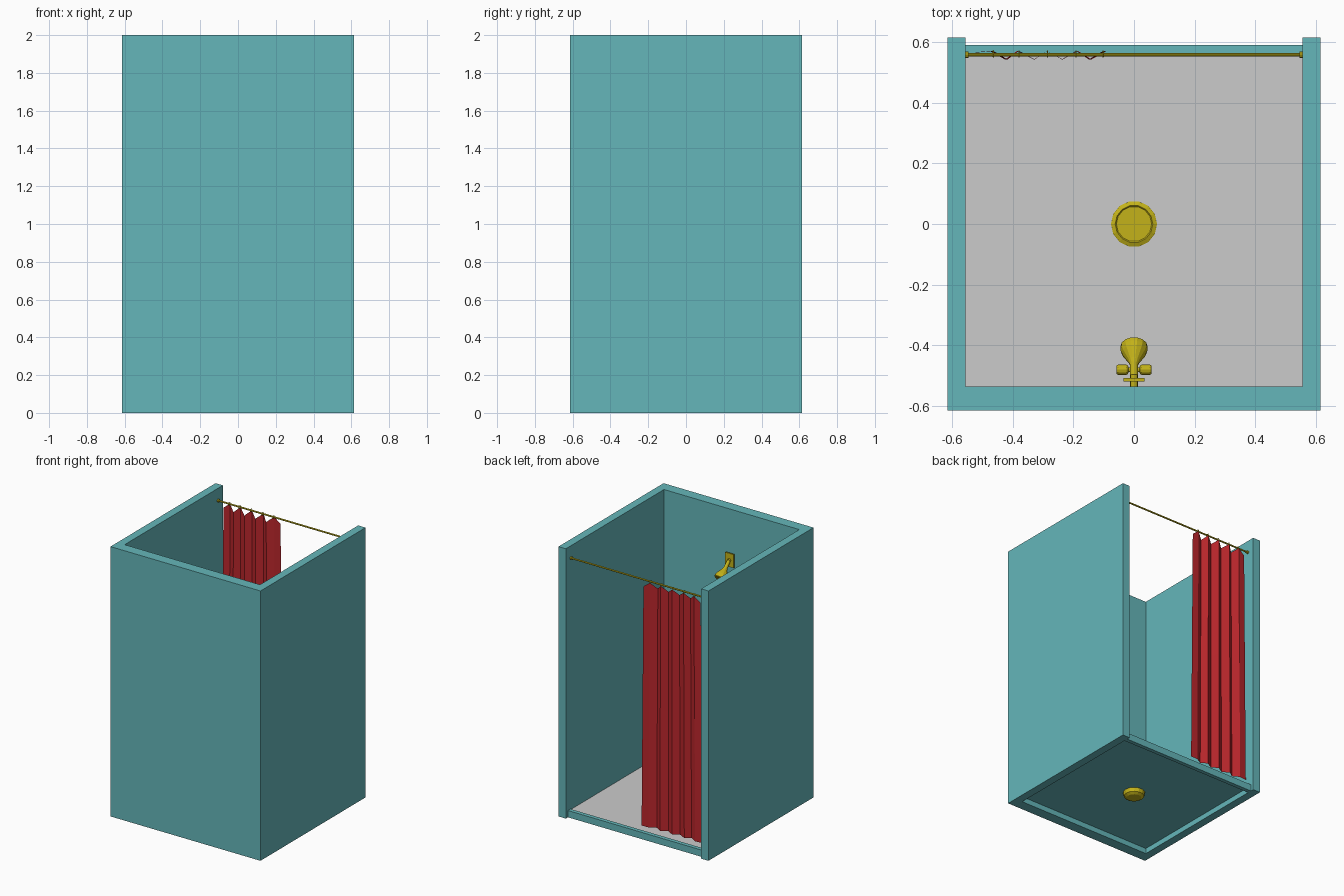
import bpy, bmesh, math
from mathutils import Vector, Matrix

if "Cube" in bpy.data.objects:
    bpy.data.objects.remove(bpy.data.objects["Cube"])


def material(name, rgb):
    m = bpy.data.materials.new(name)
    m.diffuse_color = (*rgb, 1)
    m.use_nodes = True
    m.node_tree.nodes["Principled BSDF"].inputs["Base Color"].default_value = m.diffuse_color
    return m


TEAL = material("teal", (0.13, 0.47, 0.49))
WHITE = material("white", (1, 1, 1))
GOLD = material("gold", (0.55, 0.45, 0.01))
RED = material("red", (0.5, 0.02, 0.025))


def finish(name, bm, *mats):
    bmesh.ops.recalc_face_normals(bm, faces=bm.faces)
    me = bpy.data.meshes.new(name)
    bm.to_mesh(me)
    bm.free()
    for m in mats:
        me.materials.append(m)
    ob = bpy.data.objects.new(name, me)
    bpy.context.collection.objects.link(ob)
    return ob


def prism(name, outline, z0, z1, mat):
    bm = bmesh.new()
    face = bm.faces.new([bm.verts.new((x, y, z0)) for x, y in outline])
    ext = bmesh.ops.extrude_face_region(bm, geom=[face])
    top = [v for v in ext["geom"] if isinstance(v, bmesh.types.BMVert)]
    bmesh.ops.translate(bm, verts=top, vec=(0, 0, z1 - z0))
    return finish(name, bm, mat)


def box(name, lo, hi, mat):
    return prism(name, [(lo[0], lo[1]), (hi[0], lo[1]), (hi[0], hi[1]), (lo[0], hi[1])],
                 lo[2], hi[2], mat)


def lathe(name, profile, origin, axis, mat, sides=14):
    """Capped solid of revolution; profile is (radius, distance along axis)."""
    bm = bmesh.new()
    rot = Vector((0, 0, 1)).rotation_difference(Vector(axis)).to_matrix().to_4x4()
    rings = []
    for r, h in profile:
        rings.append([bm.verts.new((r * math.cos(2 * math.pi * i / sides),
                                    r * math.sin(2 * math.pi * i / sides), h))
                      for i in range(sides)])
    for a, b in zip(rings, rings[1:]):
        for i in range(sides):
            j = (i + 1) % sides
            bm.faces.new((a[i], a[j], b[j], b[i]))
    bm.faces.new(rings[0])
    bm.faces.new(rings[-1])
    bm.transform(Matrix.Translation(origin) @ rot)
    return finish(name, bm, mat)


# three-sided enclosure, open at the back
prism("walls", [(-.615, -.615), (.615, -.615), (.615, .615), (.555, .615),
                (.555, -.535), (-.555, -.535), (-.555, .615), (-.615, .615)], 0, 2, TEAL)

# shower tray with white upper face, and the entrance sill
tray = box("floor", (-.555, -.535, .04), (.555, .56, .045), TEAL)
tray.data.materials.append(WHITE)
for p in tray.data.polygons:
    if p.normal.z > .5:
        p.material_index = 1
box("sill", (-.555, .56, 0), (.555, .59, .05), TEAL)

# drain
lathe("drain", [(.05, 0), (.07, .012), (.076, .04), (.076, .05), (.062, .056), (.058, .052)],
      (0, 0, 0), (0, 0, 1), GOLD)

# curtain rod with end flanges
lathe("curtain_rod", [(.006, 0), (.006, 1.11)], (-.555, .557, 1.91), (1, 0, 0), GOLD, 10)
for s in (-1, 1):
    lathe("rod_flange", [(.011, 0), (.011, .01)], (s * .555, .557, 1.91), (-s, 0, 0), GOLD, 10)

# pleated curtain: scalloped top edge, slightly flared hem
xs = [-.53, -.475, -.425, -.385, -.33, -.285, -.235, -.185, -.14, -.09, -.035]
ys = [.565, .57, .542, .57, .542, .57, .542, .57, .542, .57, .57]
bm = bmesh.new()
rows = []
for t in (0, .5, 1):
    row = []
    for i, (x, y) in enumerate(zip(xs, ys)):
        top = 1.905 if i % 2 else 1.865
        xx = -.283 + (x + .283) * (1 - .06 * t)
        row.append(bm.verts.new((xx, y, .09 + (top - .09) * t)))
    rows.append(row)
for a, b in zip(rows, rows[1:]):
    for i in range(len(xs) - 1):
        bm.faces.new((a[i], a[i + 1], b[i + 1], b[i]))
finish("curtain", bm, RED)

# curtain rings on the raised points
for x in xs[1::2]:
    bpy.ops.mesh.primitive_torus_add(major_radius=.011, minor_radius=.002, major_segments=10,
                                     minor_segments=4, rotation=(0, math.pi / 2, 0),
                                     location=(-.283 + (x + .283) * .94, .56, 1.908))
    bpy.context.object.name = "curtain_ring"
    bpy.context.object.data.materials.append(GOLD)

# shower head on its wall plate
box("head_wall_plate", (-.035, -.518, 1.585), (.035, -.508, 1.685), GOLD)
lathe("head_mount", [(.012, 0), (.012, .04)], (0, -.535, 1.635), (0, 1, 0), GOLD)
arm = Vector((0, .72, -.69)).normalized()
lathe("shower_head", [(.012, 0), (.014, .06), (.02, .075), (.04, .11), (.045, .125),
                      (.045, .14), (.038, .145)],
      (0, -.505, 1.635), arm, GOLD)

# mixer valve with a pair of knobs
lathe("valve_plate", [(.035, 0), (.035, .006), (.028, .01)], (0, -.518, 1.0), (0, 1, 0), GOLD)
lathe("valve_body", [(.013, 0), (.013, .07), (.01, .075)], (0, -.535, 1.0), (0, 1, 0), GOLD)
for s in (-1, 1):
    lathe("valve_knob", [(.008, 0), (.008, .018), (.014, .02), (.017, .025), (.017, .052),
                         (.013, .058)], (0, -.48, 1.0), (s, 0, 0), GOLD, 12)
